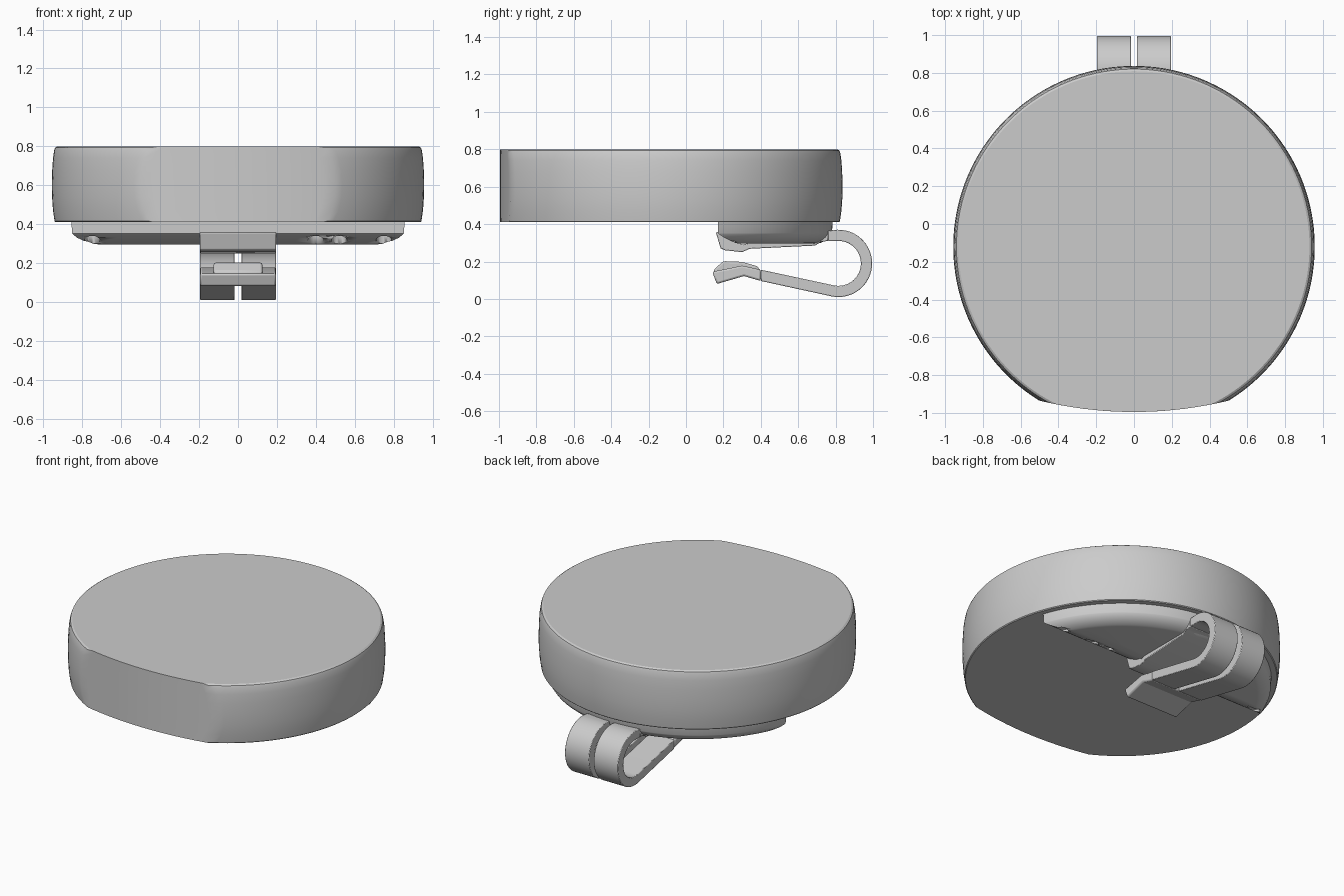
import bpy, bmesh, math

cube = bpy.data.objects.get("Cube")
if cube:
    bpy.data.objects.remove(cube, do_unlink=True)

grey = bpy.data.materials.new("plain_grey")
grey.use_nodes = True
grey.diffuse_color = (0.6, 0.6, 0.6, 1)
grey.node_tree.nodes["Principled BSDF"].inputs["Base Color"].default_value = (0.6, 0.6, 0.6, 1)

CENTRE_Y = -0.12


def finish(name, bm, bevel=0):
    bmesh.ops.recalc_face_normals(bm, faces=bm.faces)
    mesh = bpy.data.meshes.new(name)
    bm.to_mesh(mesh)
    bm.free()
    mesh.materials.append(grey)
    obj = bpy.data.objects.new(name, mesh)
    bpy.context.collection.objects.link(obj)
    bpy.ops.object.select_all(action='DESELECT')
    obj.select_set(True)
    bpy.context.view_layer.objects.active = obj
    bpy.ops.object.shade_smooth_by_angle(angle=math.radians(32))
    if bevel:
        mod = obj.modifiers.new("soft_edges", 'BEVEL')
        mod.width = bevel
        mod.segments = 2
        mod.limit_method = 'ANGLE'
        mod.angle_limit = math.radians(40)
    return obj


def cut_ring(r, corner_x, front, sides=120, front_steps=16):
    """Circle whose front is replaced by the line y = front(x)."""
    start = math.atan2(front(corner_x) - CENTRE_Y, corner_x)
    sweep = math.pi - 2 * start
    pts = []
    for i in range(sides + 1):
        a = start + sweep * i / sides
        pts.append((r * math.cos(a), CENTRE_Y + r * math.sin(a)))
    for i in range(1, front_steps):
        x = corner_x * (2 * i / front_steps - 1)
        pts.append((x, front(x)))
    return pts


def loft(name, rings):
    bm = bmesh.new()
    loops = [[bm.verts.new((x, y, z)) for x, y in pts] for z, pts in rings]
    for low, high in zip(loops, loops[1:]):
        for i in range(len(low)):
            j = (i + 1) % len(low)
            bm.faces.new((low[i], low[j], high[j], high[i]))
    bm.faces.new(loops[0])
    bm.faces.new(loops[-1])
    return finish(name, bm)


def slab(name, profile, x0, x1, bevel=0.006):
    """Side profile in y and z, extruded across x."""
    bm = bmesh.new()
    face = bm.faces.new([bm.verts.new((x0, y, z)) for y, z in profile])
    out = bmesh.ops.extrude_face_region(bm, geom=[face])
    moved = [v for v in out["geom"] if isinstance(v, bmesh.types.BMVert)]
    bmesh.ops.translate(bm, verts=moved, vec=(x1 - x0, 0, 0))
    return finish(name, bm, bevel)


# Main disc: bulging round wall with a shallow curved front cut
FRONT_R = 2.1


def front_arc(x):
    return -0.995 + x * x / (2 * FRONT_R)


def disc_ring(r):
    gap = -0.995 - CENTRE_Y
    u = -FRONT_R + math.sqrt(FRONT_R ** 2 + 2 * FRONT_R * gap + r * r)
    return cut_ring(r, math.sqrt(r * r - u * u), front_arc)


disc_profile = [(0.41, 0.938), (0.415, 0.943), (0.47, 0.951), (0.54, 0.956), (0.61, 0.957),
                (0.68, 0.955), (0.74, 0.951), (0.78, 0.945), (0.793, 0.94), (0.8, 0.929)]
loft("disc_body", [(z, disc_ring(r)) for z, r in disc_profile])

# Mounting plate below: round back, straight undercut front
plate_profile = [(0.295, 0.82, 0.29), (0.299, 0.838, 0.265), (0.312, 0.865, 0.235),
                 (0.33, 0.887, 0.2), (0.347, 0.898, 0.175), (0.352, 0.9, 0.17),
                 (0.415, 0.905, 0.17)]
plate_rings = []
for z, r, y in plate_profile:
    half = math.sqrt(r * r - (y - CENTRE_Y) ** 2)
    plate_rings.append((z, cut_ring(r, half, lambda x, y=y: y)))
plate = loft("mounting_plate", plate_rings)

# Small round pockets in the plate's undercut
for x in (-0.75, 0.4, 0.52, 0.75):
    bm = bmesh.new()
    bmesh.ops.create_cone(bm, cap_ends=True, segments=24, radius1=0.04, radius2=0.04, depth=0.06)
    bmesh.ops.translate(bm, verts=bm.verts, vec=(x, 0.225, 0.31))
    cutter = finish("pocket_cutter", bm)
    cutter.hide_render = True
    cutter.hide_set(True)
    cutter.display_type = 'WIRE'
    mod = plate.modifiers.new("pocket", 'BOOLEAN')
    mod.operation = 'DIFFERENCE'
    mod.solver = 'EXACT'
    mod.object = cutter

# Clip: upper arm with a raised front lip
HALF, SLIT = 0.195, 0.017
slab("clip_upper_arm", [(0.16, 0.355), (0.185, 0.27), (0.21, 0.26), (0.3, 0.25), (0.34, 0.268),
                        (0.69, 0.285), (0.72, 0.305), (0.76, 0.31), (0.76, 0.365), (0.72, 0.345),
                        (0.69, 0.312), (0.35, 0.302), (0.3, 0.29), (0.2, 0.34), (0.178, 0.36)],
     -HALF, HALF, 0.004)


# Clip: spring loop and lower arm, split by a slit
def arc(r, steps=28):
    angles = [math.radians(92 - 194 * i / steps) for i in range(steps + 1)]
    return [(0.815 + r * math.cos(a), 0.19 + r * math.sin(a)) for a in angles]


loop_profile = [(0.76, 0.365)] + arc(0.18) + [(0.4, 0.096), (0.4, 0.156)]
loop_profile += arc(0.12)[::-1] + [(0.76, 0.31)]
for side, name in ((1, "clip_loop_left"), (-1, "clip_loop_right")):
    slab(name, loop_profile, side * SLIT, side * HALF, 0.004)

# Clip: solid lower tip with a narrower gripping ridge
slab("clip_tip", [(0.4, 0.096), (0.31, 0.122), (0.165, 0.08), (0.14, 0.145),
                  (0.3, 0.178), (0.4, 0.156)], -HALF, HALF, 0.01)
slab("clip_ridge", [(0.15, 0.135), (0.15, 0.158), (0.2, 0.202), (0.3, 0.198), (0.38, 0.175),
                    (0.4, 0.15)], -0.125, 0.125, 0.01)
